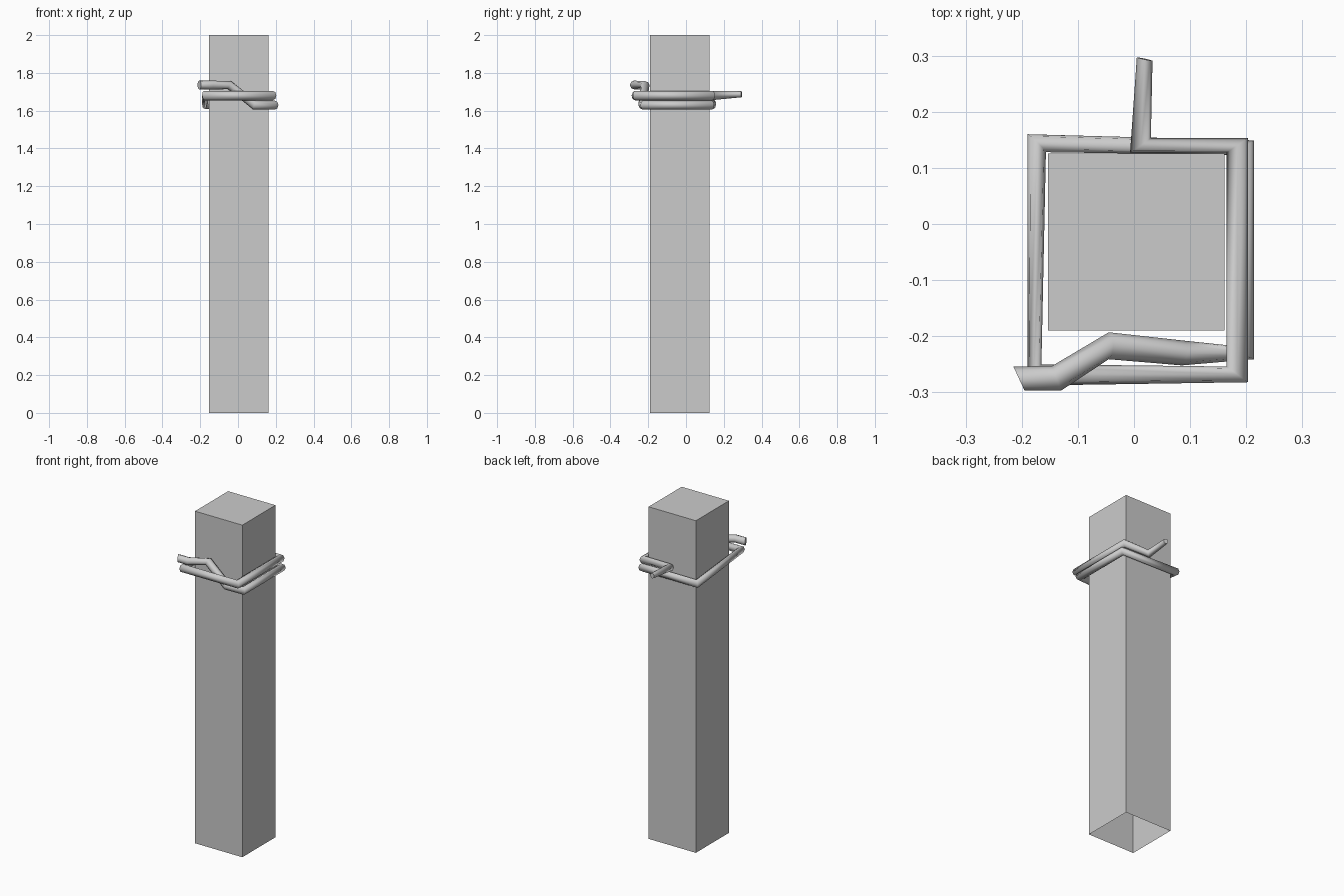
import bpy, bmesh, math
from mathutils import Vector

if "Cube" in bpy.data.objects:
    bpy.data.objects.remove(bpy.data.objects["Cube"])


def finish(bm, name, smooth=False):
    bmesh.ops.recalc_face_normals(bm, faces=bm.faces)
    for f in bm.faces:
        f.smooth = smooth and len(f.verts) == 4
    mesh = bpy.data.meshes.new(name)
    bm.to_mesh(mesh)
    bm.free()
    obj = bpy.data.objects.new(name, mesh)
    bpy.context.collection.objects.link(obj)
    return obj


# square post, open underneath
bm = bmesh.new()
bmesh.ops.create_cube(bm, size=1)
for v in bm.verts:
    v.co = (v.co.x * 0.315 + 0.004, v.co.y * 0.315 - 0.032, (v.co.z + 0.5) * 2)
bm.normal_update()
bmesh.ops.delete(bm, geom=[f for f in bm.faces if f.normal.z < -0.9], context='FACES_ONLY')
post = finish(bm, "post")
if sum(p.normal.z for p in post.data.polygons) < 0:
    post.data.flip_normals()

# rope path: left edge xy, right edge xy, height, half thickness
PATH = [
    (-0.215, -0.254, -0.195, -0.297, 1.736, 0.023),
    (-0.146, -0.253, -0.130, -0.297, 1.736, 0.023),
    (-0.045, -0.193, -0.045, -0.241, 1.735, 0.023),
    (0.090, -0.208, 0.085, -0.252, 1.630, 0.025),
    (0.176, -0.217, 0.214, -0.241, 1.629, 0.024),
    (0.176, 0.123, 0.214, 0.149, 1.629, 0.024),
    (-0.157, 0.128, -0.190, 0.160, 1.633, 0.025),
    (-0.165, -0.250, -0.190, -0.288, 1.680, 0.025),
    (0.165, -0.254, 0.203, -0.282, 1.680, 0.025),
    (0.165, 0.127, 0.203, 0.153, 1.680, 0.025),
    (-0.007, 0.127, 0.030, 0.153, 1.680, 0.024),
    (0.005, 0.297, 0.033, 0.291, 1.687, 0.016),
]
# the two inner corners keep their left side towards the post
SIDES = 8
centres = [Vector(((a + c) / 2, (b + d) / 2, z)) for a, b, c, d, z, h in PATH]

# rope wound twice round the post, with two loose ends
bm = bmesh.new()
rings = []
for i, (a, b, c, d, z, h) in enumerate(PATH):
    side = Vector((a - c, b - d, 0)) / 2
    t = Vector((0, 0, 0))
    if i > 0:
        t += (centres[i] - centres[i - 1]).normalized()
    if i < len(PATH) - 1:
        t += (centres[i + 1] - centres[i]).normalized()
    up = t.cross(side).normalized() * h
    ring = []
    for k in range(SIDES):
        ang = 2 * math.pi * k / SIDES
        ring.append(bm.verts.new(centres[i] + side * math.cos(ang) + up * math.sin(ang)))
    rings.append(ring)
for r, s in zip(rings, rings[1:]):
    for k in range(SIDES):
        n = (k + 1) % SIDES
        bm.faces.new((r[k], r[n], s[n], s[k]))
bm.faces.new(rings[0])
bm.faces.new(rings[-1])
finish(bm, "rope", smooth=True)
